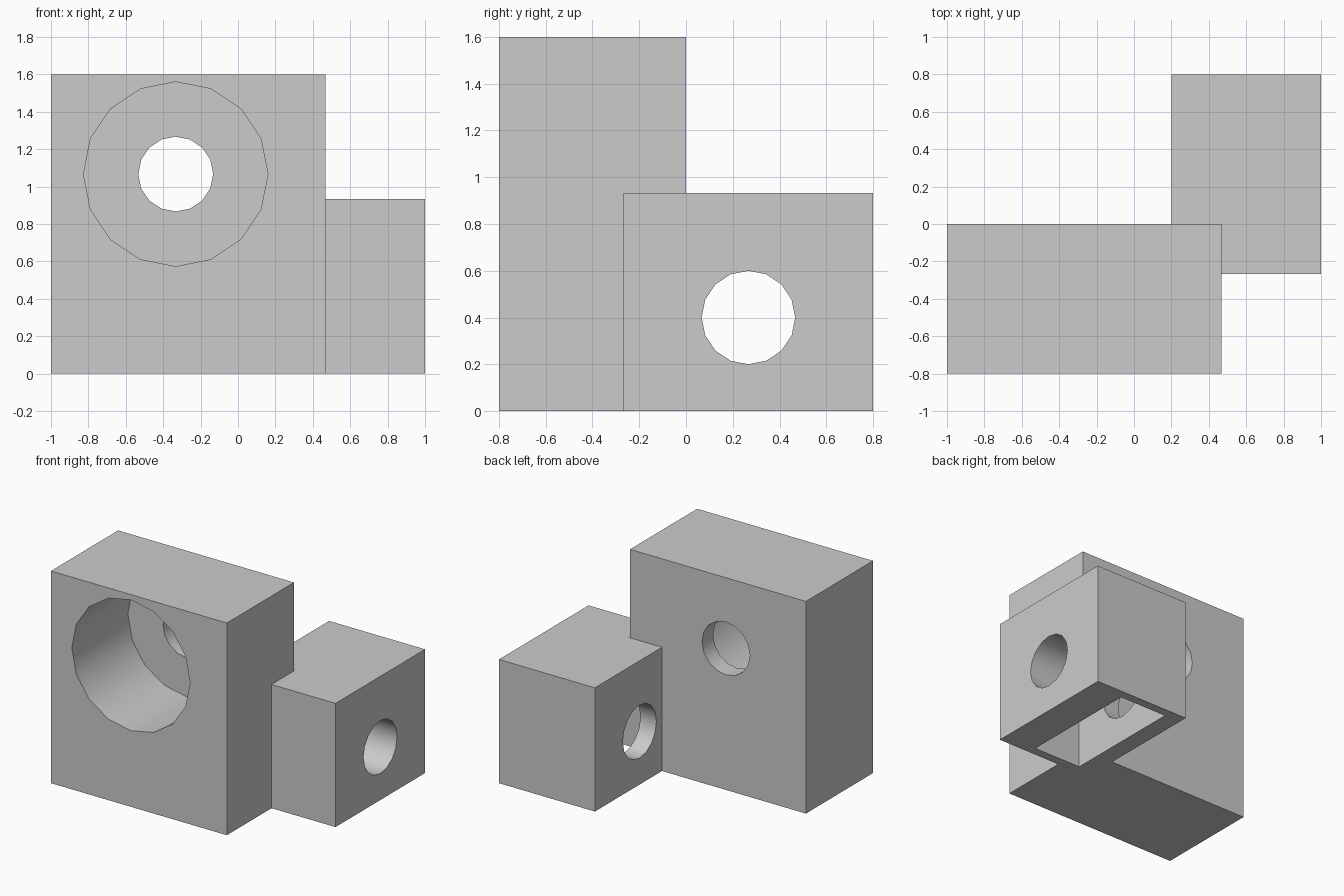
import bpy
import math

cube = bpy.data.objects.get("Cube")
if cube:
    bpy.data.objects.remove(cube, do_unlink=True)

grey = bpy.data.materials.new("light grey")
grey.use_nodes = True
colour = (0.6, 0.6, 0.6, 1)
grey.diffuse_color = colour
grey.node_tree.nodes["Principled BSDF"].inputs["Base Color"].default_value = colour


def box(name, low, high):
    centre = [(a + b) / 2 for a, b in zip(low, high)]
    bpy.ops.mesh.primitive_cube_add(size=1, location=centre)
    ob = bpy.context.object
    ob.name = name
    ob.scale = [b - a for a, b in zip(low, high)]
    bpy.ops.object.transform_apply(location=True, rotation=True, scale=True)
    ob.data.materials.append(grey)
    return ob


def bore(name, centre, radius, length, rotation):
    bpy.ops.mesh.primitive_cylinder_add(vertices=16, radius=radius, depth=length,
                                        location=centre, rotation=rotation)
    ob = bpy.context.object
    ob.name = name
    bpy.ops.object.transform_apply(location=True, rotation=True, scale=True)
    ob.data.materials.append(grey)
    return ob


def combine(target, other, operation):
    bpy.context.view_layer.objects.active = target
    mod = target.modifiers.new(operation.lower(), 'BOOLEAN')
    mod.operation = operation
    mod.solver = 'EXACT'
    mod.object = other
    bpy.ops.object.modifier_apply(modifier=mod.name)
    bpy.data.objects.remove(other, do_unlink=True)


# Tall block joined to the low side block
housing = box("bearing_housing", (-1, -0.8, 0), (0.467, 0, 1.6))
side = box("side_block", (0.2, -0.267, 0), (1, 0.8, 0.933))
combine(housing, side, 'UNION')

# Wide counterbore from the front, with a narrow hole on through the back
along_y = (math.pi / 2, 0, 0)
combine(housing, bore("counterbore", (-0.333, -0.633, 1.067), 0.493, 1, along_y), 'DIFFERENCE')
combine(housing, bore("rear_hole", (-0.333, 0, 1.067), 0.2, 0.8, along_y), 'DIFFERENCE')

# Slot open underneath the side block, crossed by a sideways shaft hole
combine(housing, box("slot", (0.333, -0.2, -0.2), (0.733, 0.733, 0.867)), 'DIFFERENCE')
along_x = (0, math.pi / 2, 0)
combine(housing, bore("shaft_hole", (0.6, 0.267, 0.4), 0.2, 1, along_x), 'DIFFERENCE')

# Smooth bores with crisp block edges
bpy.ops.object.select_all(action='DESELECT')
housing.select_set(True)
bpy.context.view_layer.objects.active = housing
bpy.ops.object.shade_smooth_by_angle(angle=math.radians(30))
